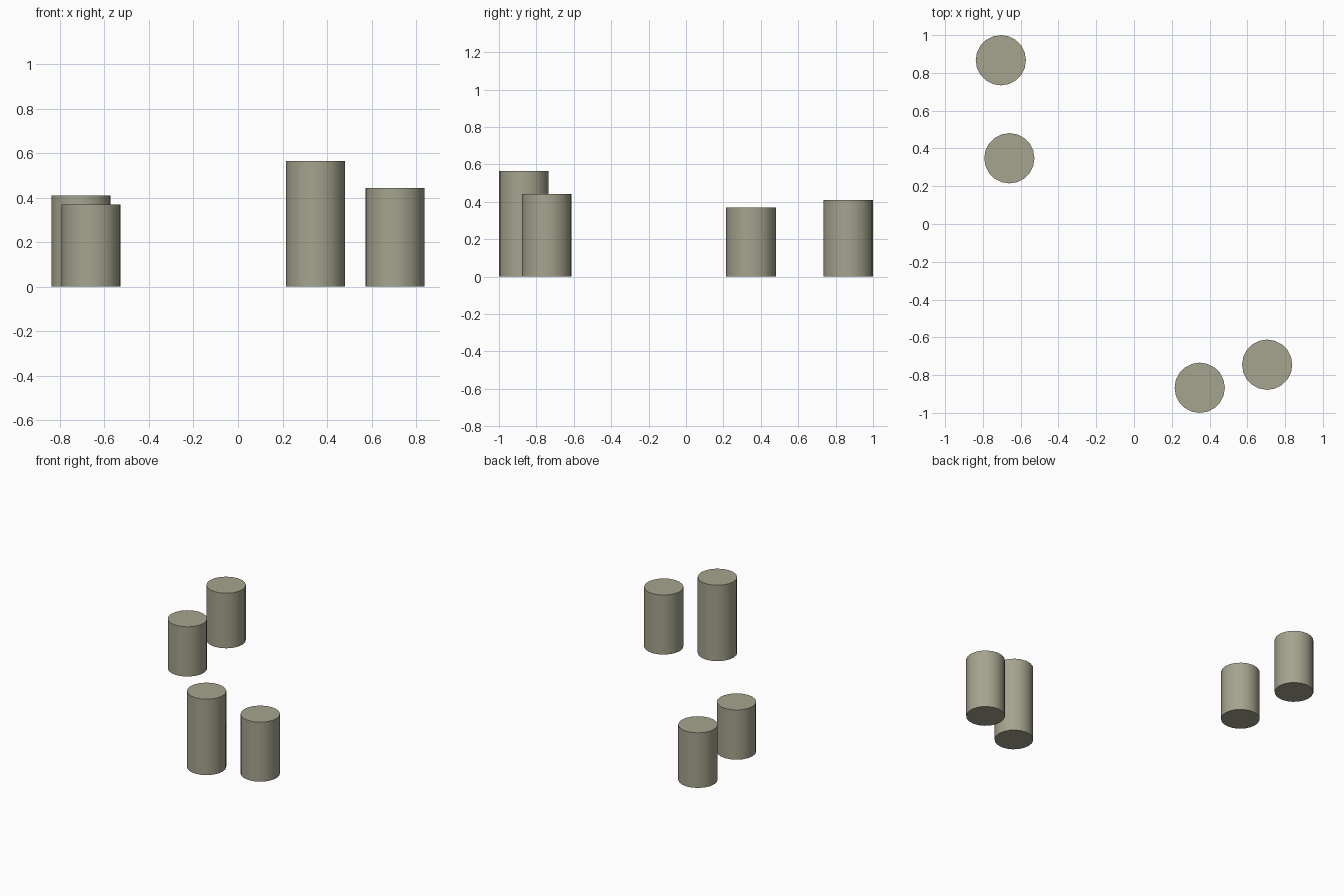
import bpy

if "Cube" in bpy.data.objects:
    bpy.data.objects.remove(bpy.data.objects["Cube"])

RADIUS = 0.133
SIDES = 20

mat = bpy.data.materials.new("olive_grey")
mat.diffuse_color = (0.38, 0.37, 0.27, 1)
mat.use_nodes = True
mat.node_tree.nodes["Principled BSDF"].inputs["Base Color"].default_value = mat.diffuse_color


def post(name, x, y, height):
    """Capped upright cylinder standing on the floor."""
    bpy.ops.mesh.primitive_cylinder_add(
        vertices=SIDES, radius=RADIUS, depth=height,
        location=(x, y, height / 2))
    ob = bpy.context.object
    ob.name = name
    ob.data.materials.append(mat)
    bpy.ops.object.shade_smooth_by_angle()


# Back-left pair
post("back_post", -0.705, 0.867, 0.41)
post("left_post", -0.66, 0.348, 0.37)

# Front-right pair
post("tall_front_post", 0.348, -0.867, 0.565)
post("right_front_post", 0.705, -0.745, 0.443)
